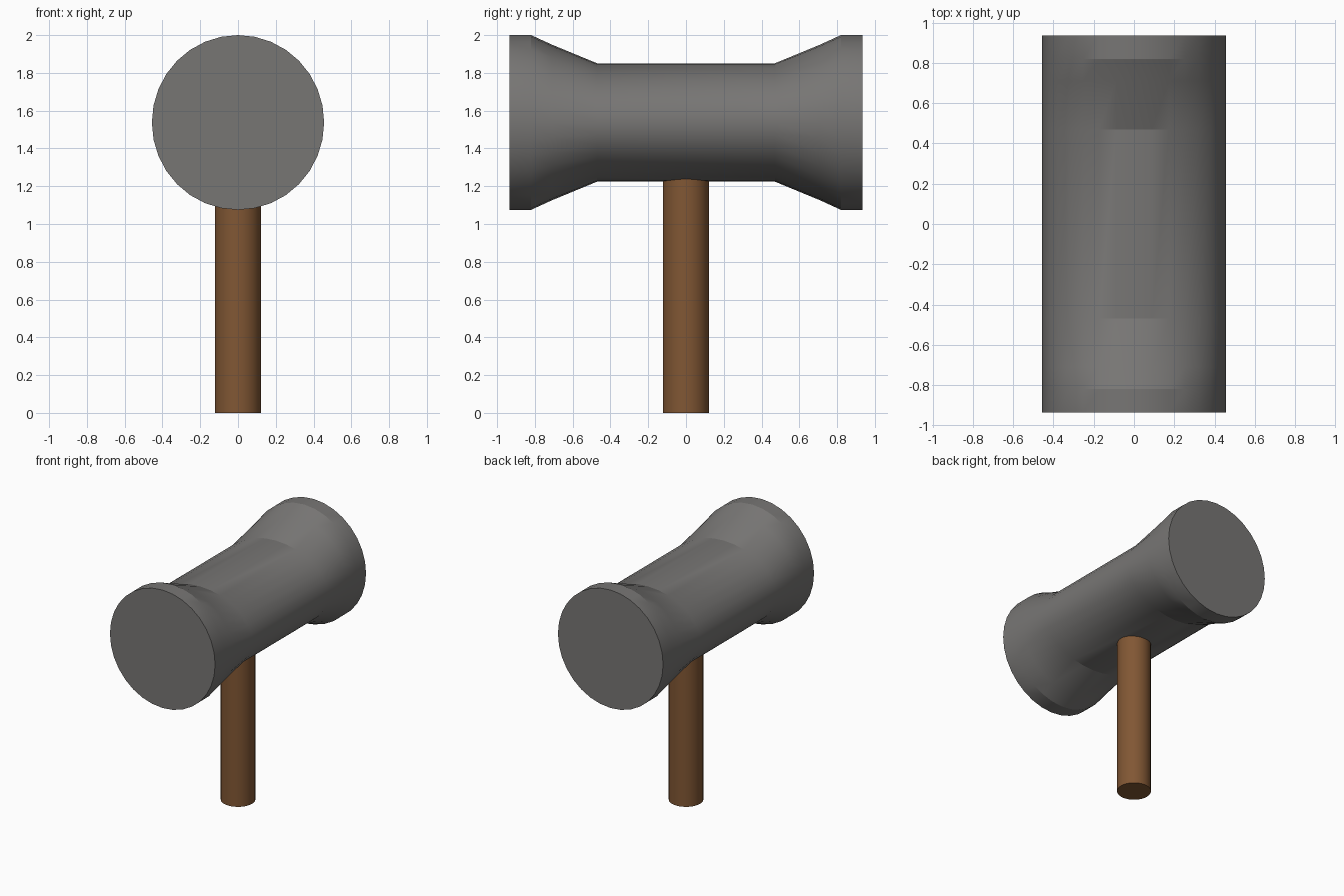
import bpy, bmesh, math

if "Cube" in bpy.data.objects:
    bpy.data.objects.remove(bpy.data.objects["Cube"])


def material(name, rgb):
    m = bpy.data.materials.new(name)
    m.diffuse_color = (*rgb, 1)
    m.use_nodes = True
    m.node_tree.nodes["Principled BSDF"].inputs["Base Color"].default_value = m.diffuse_color
    return m


def finish(obj, mat, angle):
    obj.data.materials.append(mat)
    bpy.ops.object.select_all(action='DESELECT')
    obj.select_set(True)
    bpy.context.view_layer.objects.active = obj
    bpy.ops.object.shade_smooth_by_angle(angle=math.radians(angle))


def loft(name, rings, centre_z, sides=32):
    """Capped loft along y through elliptical rings (y, x radius, z radius)."""
    bm = bmesh.new()
    loops = []
    for y, rx, rz in rings:
        loops.append([bm.verts.new((rx * math.sin(2 * math.pi * i / sides), y,
                                    centre_z + rz * math.cos(2 * math.pi * i / sides)))
                      for i in range(sides)])
    for a, b in zip(loops, loops[1:]):
        for i in range(sides):
            j = (i + 1) % sides
            bm.faces.new((a[i], a[j], b[j], b[i]))
    bm.faces.new(loops[0])
    bm.faces.new(loops[-1])
    bmesh.ops.recalc_face_normals(bm, faces=bm.faces)
    mesh = bpy.data.meshes.new(name)
    bm.to_mesh(mesh)
    bm.free()
    obj = bpy.data.objects.new(name, mesh)
    bpy.context.collection.objects.link(obj)
    return obj


iron = material("dark grey iron", (0.185, 0.18, 0.175))
wood = material("brown wood", (0.22, 0.095, 0.034))

# Hammer head: constant width in x, squeezed in z towards the middle
half = [(0.47, 0.313), (0.71, 0.412), (0.82, 0.4625), (0.935, 0.4625)]
profile = [(-y, r) for y, r in reversed(half)] + half
head = loft("hammer_head", [(y, 0.456, r) for y, r in profile], 1.5375)
finish(head, iron, 19)

# Handle, running up into the head
bpy.ops.mesh.primitive_cylinder_add(vertices=32, radius=0.123, depth=1.3,
                                    location=(0, 0, 0.65))
handle = bpy.context.object
handle.name = "handle"
finish(handle, wood, 30)
